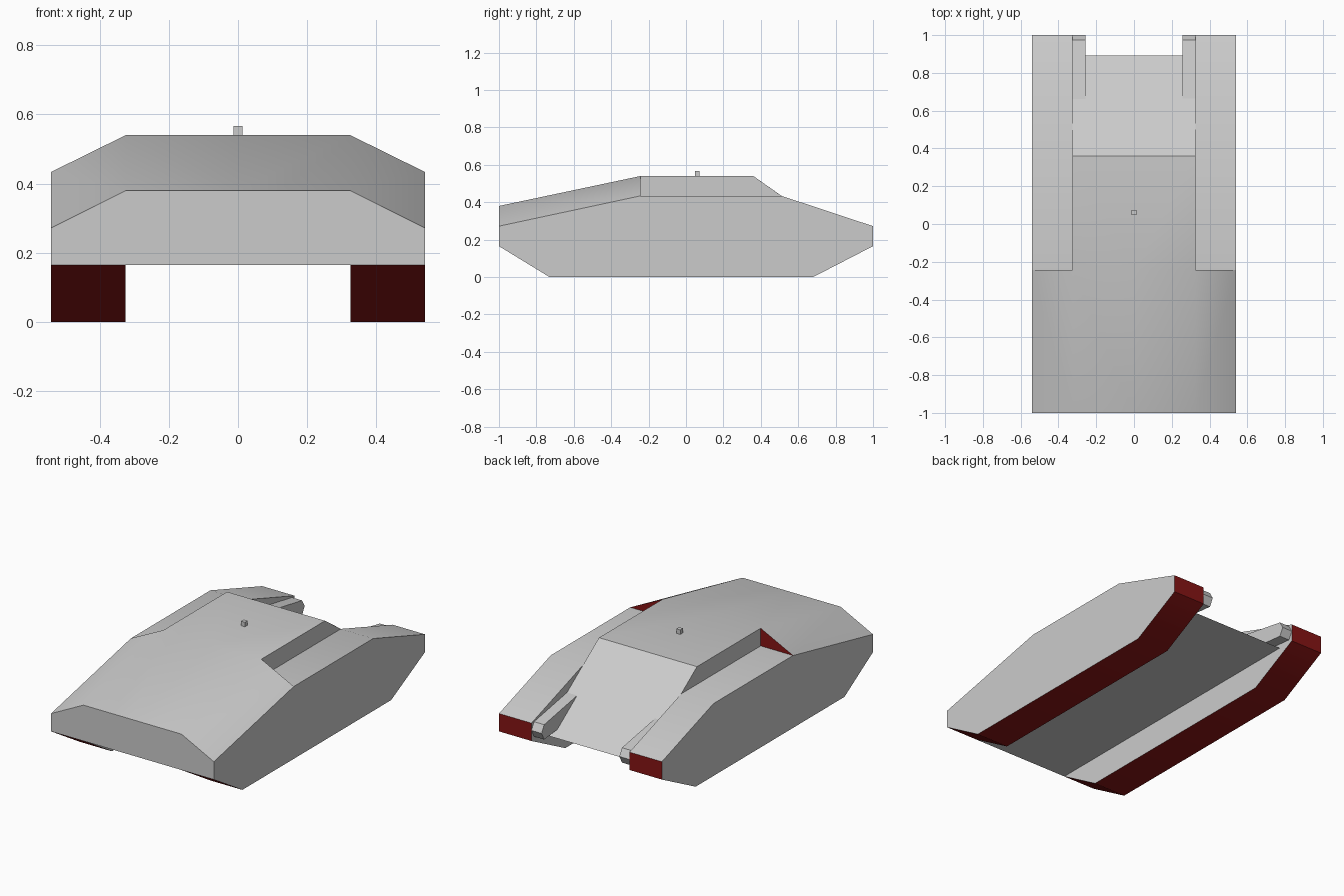
import bpy, bmesh, math

cube = bpy.data.objects.get("Cube")
if cube:
    bpy.data.objects.remove(cube)


def material(name, color):
    m = bpy.data.materials.new(name)
    m.use_nodes = True
    m.diffuse_color = color
    m.node_tree.nodes["Principled BSDF"].inputs["Base Color"].default_value = color
    return m


grey = material("light_grey", (0.6, 0.6, 0.6, 1))
red = material("dark_red", (0.235, 0.007, 0.007, 1))


def finish(name, bm, mats):
    bmesh.ops.recalc_face_normals(bm, faces=bm.faces[:])
    mesh = bpy.data.meshes.new(name)
    bm.to_mesh(mesh)
    bm.free()
    obj = bpy.data.objects.new(name, mesh)
    bpy.context.collection.objects.link(obj)
    for m in mats:
        mesh.materials.append(m)
    return obj


def prism(name, profile, x0, x1):
    """Side profile of (y, z) points extruded from x0 to x1."""
    bm = bmesh.new()
    face = bm.faces.new([bm.verts.new((x0, y, z)) for y, z in profile])
    ext = bmesh.ops.extrude_face_region(bm, geom=[face])
    moved = [v for v in ext["geom"] if isinstance(v, bmesh.types.BMVert)]
    bmesh.ops.translate(bm, verts=moved, vec=(x1 - x0, 0, 0))
    return finish(name, bm, [grey])


# Hull and track pods: left half from named corners, then mirrored
OUTER, INNER = 0.54, 0.325
pod = [(-1, .165), (-1, .272), (-.243, .434), (.51, .434),
       (1, .272), (1, .165), (.68, 0), (-.73, 0)]
ridge = {"A": (-1, .165), "B": (-1, .38), "C": (-.243, .54),
         "D": (.36, .54), "F": (.893, .165)}

bm = bmesh.new()
corner = {}
for i, (y, z) in enumerate(pod):
    corner[f"o{i}"] = bm.verts.new((OUTER, y, z))
    if i != 1:
        corner[f"i{i}"] = bm.verts.new((INNER, y, z))
for key, (y, z) in ridge.items():
    corner["c" + key] = bm.verts.new((0, y, z))
    if key != "A":
        corner["r" + key] = bm.verts.new((INNER, y, z))

panels = [
    "o0 o1 o2 o3 o4 o5 o6 o7",        # outer flank
    "cA i0 o0 o1 rB cB",              # nose plate
    "cB rB rC cC", "rB o1 o2 rC",     # front slope and shoulder
    "rC o2 i2", "rC i2 i3 rD",        # step and cabin side
    "cC rC rD cD", "cD rD i3 rF cF",  # roof and rear slope
    "i2 o2 o3 i3", "i3 o3 o4 i4",     # pod top
    "i4 o4 o5 i5", "i5 o5 o6 i6",     # pod rear and underside
    "i6 o6 o7 i7", "i7 o7 o0 i0",
    "i3 i4 i5 rF", "rF i5 i6 i7 i0",  # pod inner wall
    "cA i0 rF cF",                    # belly
]
for p in panels:
    bm.faces.new([corner[k] for k in p.split()])

copy = bmesh.ops.duplicate(bm, geom=bm.verts[:] + bm.edges[:] + bm.faces[:])
for v in copy["geom"]:
    if isinstance(v, bmesh.types.BMVert):
        v.co.x = -v.co.x
bmesh.ops.remove_doubles(bm, verts=bm.verts[:], dist=0.0001)
bmesh.ops.recalc_face_normals(bm, faces=bm.faces[:])

# Track undersides and rear plates are red
for f in bm.faces:
    on_pod = abs(f.calc_center_median().x) > INNER + 0.01
    if on_pod and (f.normal.z < -0.3 or f.normal.y > 0.9):
        f.material_index = 1

hull = finish("hull", bm, [grey, red])
bpy.ops.object.select_all(action="DESELECT")
hull.select_set(True)
bpy.context.view_layer.objects.active = hull
bpy.ops.object.shade_smooth_by_angle(angle=math.radians(30))

# Rear struts with pointed ends, beside each pod
strut = [(.6, .338), (.975, .271), (1, .228), (.975, .182), (.8, .2), (.6, .25)]
for side, s in (("left", 1), ("right", -1)):
    prism(side + "_rear_strut", strut, s * 0.258, s * INNER)

# Small block on the roof
prism("roof_block", [(.047, .535), (.047, .567), (.073, .567), (.073, .535)],
      -0.013, 0.013)
